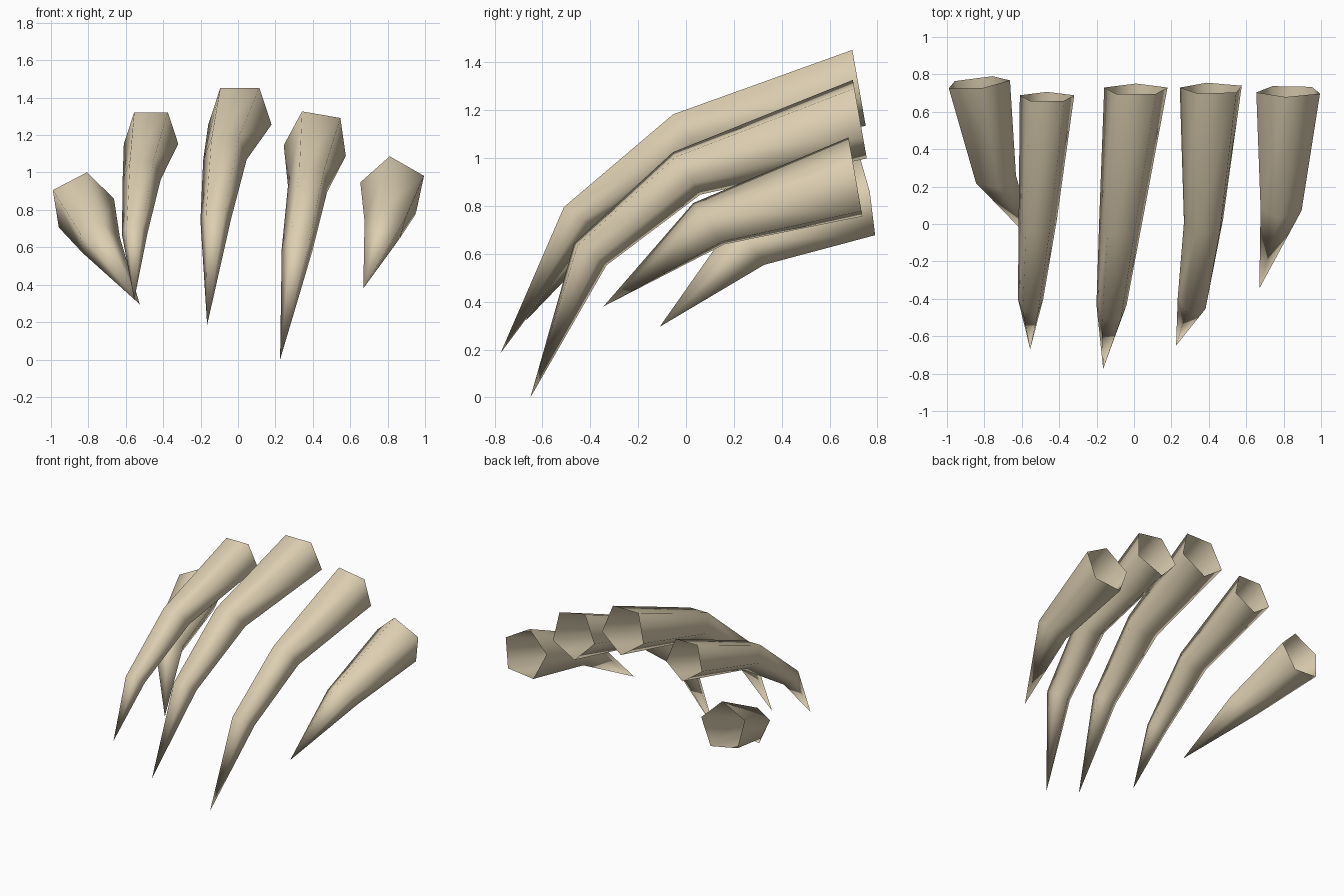
import bpy
import bmesh
from math import cos, sin, radians
from mathutils import Vector, Matrix

default_cube = bpy.data.objects.get("Cube")
if default_cube:
    bpy.data.objects.remove(default_cube, do_unlink=True)

# One bone-like colour for every digit
bone = bpy.data.materials.new("warm_bone")
bone.use_nodes = True
bone_colour = (0.72, 0.62, 0.44, 1)
bone.diffuse_color = bone_colour
bone.node_tree.nodes["Principled BSDF"].inputs["Base Color"].default_value = bone_colour

SIDES = 5


def add_ring(bm, centre, radius, roll, lean, yaw):
    """Five-sided ring facing backwards, leaning forwards at the top."""
    turn = Matrix.Rotation(radians(yaw), 3, "Z") @ Matrix.Rotation(radians(lean), 3, "X")
    ring = []
    for i in range(SIDES):
        angle = radians(roll + 360 * i / SIDES)
        offset = turn @ Vector((cos(angle), 0, sin(angle)))
        ring.append(bm.verts.new(Vector(centre) + offset * radius))
    return ring


def make_digit(name, roll, rings, tip, leans, yaw=0):
    """Open-backed tapering tube closed by a single sharp tip."""
    bm = bmesh.new()
    loops = [add_ring(bm, centre, radius, roll, lean, yaw)
             for (*centre, radius), lean in zip(rings, leans)]
    point = bm.verts.new(tip)
    for i in range(SIDES):
        j = (i + 1) % SIDES
        for back, front in zip(loops, loops[1:]):
            bm.faces.new((back[i], front[i], front[j], back[j]))
        bm.faces.new((loops[-1][i], point, loops[-1][j]))
    # Make sure the faces point away from the digit's axis
    bm.normal_update()
    first = bm.faces[:][0]
    middle = sum((v.co for v in loops[0] + loops[1]), Vector()) / (2 * SIDES)
    if first.normal.dot(first.calc_center_median() - middle) < 0:
        bmesh.ops.reverse_faces(bm, faces=bm.faces[:])
    for face in bm.faces:
        face.smooth = True
    mesh = bpy.data.meshes.new(name)
    bm.to_mesh(mesh)
    bm.free()
    mesh.materials.append(bone)
    digit = bpy.data.objects.new(name, mesh)
    bpy.context.collection.objects.link(digit)
    return digit


long_leans = (10, 33, 56)
short_leans = (10, 37)

# Three long digits with two bends: x, y, z and radius of each ring
make_digit("right_long_digit", 54,
           [(-.465, .68, 1.2, .153), (-.515, 0, .99, .107), (-.553, -.42, .68, .071)],
           (-.555, -.67, .32), long_leans)
make_digit("middle_long_digit", 54,
           [(.01, .72, 1.31, .178), (-.07, 0, 1.1, .122), (-.12, -.453, .757, .085)],
           (-.165, -.775, .185), long_leans)
make_digit("left_long_digit", 44,
           [(.42, .725, 1.17, .177), (.378, 0, .94, .112), (.32, -.403, .6, .087)],
           (.225, -.65, 0), long_leans)

# Two short outer digits with a single bend
make_digit("left_short_digit", 24,
           [(.83, .71, .91, .18), (.79, .1, .72, .116)],
           (.67, -.345, .38), short_leans)
make_digit("right_short_digit", 10,
           [(-.835, .755, .83, .175), (-.745, .26, .635, .115)],
           (-.525, -.11, .295), short_leans, yaw=6)
